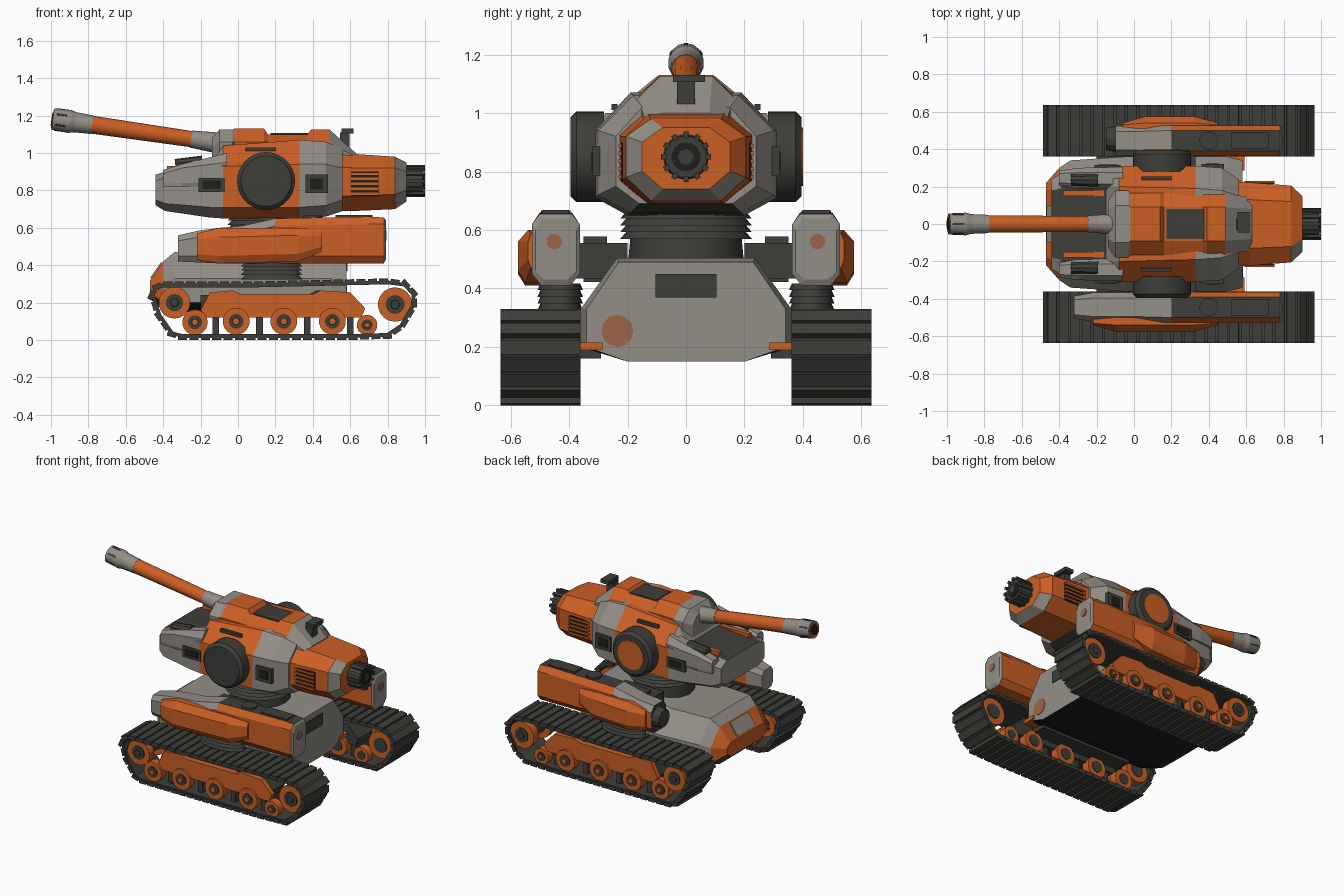
import bpy, bmesh, math
from mathutils import Matrix, Vector

if "Cube" in bpy.data.objects:
    bpy.data.objects.remove(bpy.data.objects["Cube"])

# Palette
COLOURS = [("orange_paint", (0.60, 0.115, 0.018)), ("light_grey_paint", (0.29, 0.27, 0.24)),
           ("dark_grey_metal", (0.048, 0.048, 0.042)), ("black_gap", (0.013, 0.013, 0.012)),
           ("rust_patch", (0.33, 0.13, 0.065))]
MATS = []
for n, c in COLOURS:
    m = bpy.data.materials.new(n)
    m.diffuse_color = (*c, 1)
    m.use_nodes = True
    m.node_tree.nodes["Principled BSDF"].inputs["Base Color"].default_value = m.diffuse_color
    MATS.append(m)
ORANGE, GREY, DARK, BLACK, RUST = range(5)


def finish(bm, name, rule, smooth=False):
    bmesh.ops.recalc_face_normals(bm, faces=bm.faces)
    for f in bm.faces:
        f.material_index = rule if isinstance(rule, int) else rule(f.calc_center_median(), f.normal)
    me = bpy.data.meshes.new(name)
    bm.to_mesh(me)
    bm.free()
    for m in MATS:
        me.materials.append(m)
    ob = bpy.data.objects.new(name, me)
    bpy.context.collection.objects.link(ob)
    if smooth:
        bpy.ops.object.select_all(action='DESELECT')
        ob.select_set(True)
        bpy.context.view_layer.objects.active = ob
        bpy.ops.object.shade_smooth_by_angle(angle=math.radians(32))
    return ob


def box(name, c, size, rule, rot=None):
    bm = bmesh.new()
    mat = Matrix.Translation(c) @ (rot or Matrix()) @ Matrix.Diagonal((*size, 1))
    bmesh.ops.create_cube(bm, size=1, matrix=mat)
    return finish(bm, name, rule)


def cyl(name, a, b, r0, r1, rule, n=20, stretch=1):
    a, b = Vector(a), Vector(b)
    d = b - a
    bm = bmesh.new()
    mat = Matrix.Translation((a + b) / 2) @ Matrix.Diagonal((stretch, 1, 1, 1)) @ d.to_track_quat('Z', 'Y').to_matrix().to_4x4()
    bmesh.ops.create_cone(bm, cap_ends=True, segments=n, radius1=r0, radius2=r1, depth=d.length, matrix=mat)
    return finish(bm, name, rule, n > 12)


def prism(name, pts, y0, y1, rule):
    bm = bmesh.new()
    rows = [[bm.verts.new((x, y, z)) for x, z in pts] for y in (y0, y1)]
    bm.faces.new(rows[0])
    bm.faces.new(rows[1])
    for i in range(len(pts)):
        j = (i + 1) % len(pts)
        bm.faces.new((rows[0][i], rows[0][j], rows[1][j], rows[1][i]))
    return finish(bm, name, rule)


def loft(name, sections, rule, y=0):
    """Eight-sided body along x; section = x, half widths (middle, top, bottom), four heights."""
    bm = bmesh.new()
    rings = []
    for x, hw, tw, bw, z0, z1, z2, z3 in sections:
        half = [(bw, z0), (hw, z1), (hw, z2), (tw, z3)]
        rings.append([bm.verts.new((x, y + p, z)) for p, z in half + [(-p, z) for p, z in half[::-1]]])
    for a, b in zip(rings, rings[1:]):
        for i in range(8):
            bm.faces.new((a[i], a[(i + 1) % 8], b[(i + 1) % 8], b[i]))
    bm.faces.new(rings[0])
    bm.faces.new(rings[-1])
    return finish(bm, name, rule)


# Track outline, shared by both sides
PATH = [Vector(p) for p in [(-.465, .24), (-.445, .285), (-.40, .302), (.1, .302), (.80, .318), (.895, .305),
        (.945, .25), (.945, .18), (.88, .07), (.80, .018), (.6, .012), (-.3, .012), (-.36, .03), (-.43, .13)]]
N = len(PATH)


def track(s):
    # belt as a hollow ring
    mid = Vector((.24, .16))
    inner = []
    for i, p in enumerate(PATH):
        t = (PATH[(i + 1) % N] - PATH[i - 1]).normalized()
        nrm = Vector((t.y, -t.x))
        inner.append(p + nrm * (.02 if nrm.dot(mid - p) > 0 else -.02))
    bm = bmesh.new()
    rings = [[bm.verts.new((p.x, s * y, p.y)) for p in loop]
             for loop, y in ((PATH, .365), (PATH, .63), (inner, .63), (inner, .365))]
    for k in range(4):
        a, b = rings[k], rings[(k + 1) % 4]
        for i in range(N):
            j = (i + 1) % N
            bm.faces.new((a[i], a[j], b[j], b[i]))
    finish(bm, "track_belt", DARK)
    # tread pads evenly spaced along the outline
    lens = [(PATH[(i + 1) % N] - PATH[i]).length for i in range(N)]
    total, count = sum(lens), 52
    bm = bmesh.new()
    for k in range(count):
        d, i = total * k / count, 0
        while d > lens[i]:
            d -= lens[i]
            i += 1
        t = (PATH[(i + 1) % N] - PATH[i]).normalized()
        p = PATH[i] + t * d
        mat = Matrix.Translation((p.x, s * .4975, p.y)) @ Matrix.Rotation(-math.atan2(t.y, t.x), 4, 'Y')
        bmesh.ops.create_cube(bm, size=1, matrix=mat @ Matrix.Diagonal((total / count * .8, .275, .023, 1)))
    finish(bm, "track_pads", DARK)
    # road wheels, sprocket and idler
    for x, z, r in [(-.34, .2, .085), (.84, .19, .092), (-.23, .095, .068), (-.01, .1, .072),
                    (.245, .1, .072), (.505, .1, .072), (.69, .08, .055)]:
        for y0, y1 in ((.375, .43), (.56, .615)):
            cyl("wheel_rim", (x, s * y0, z), (x, s * y1, z), r, r, ORANGE, 18)
        cyl("wheel_axle", (x, s * .37, z), (x, s * .622, z), r * .55, r * .55, DARK, 14)
        cyl("wheel_cap", (x, s * .615, z), (x, s * .63, z), r * .3, r * .25, ORANGE if r < .08 else DARK, 8)
    # side frame and suspension legs
    plate = [(-.2, .16), (-.15, .255), (-.03, .265), (.02, .245), (.4, .245), (.44, .265), (.6, .255),
             (.68, .17), (.66, .12), (-.17, .12)]
    prism("track_side_plate", plate, s * .565, s * .6, ORANGE)
    prism("track_frame", [(x * .95, z) for x, z in plate], s * .40, s * .565, DARK)
    for x in (-.12, .115, .37, .6):
        box("suspension_leg", (x, s * .5, .085), (.035, .16, .13), DARK)
    box("track_mount", (.15, s * .36, .2), (.7, .14, .08), DARK)
    box("rear_step", (.45, s * .33, .203), (.28, .09, .025), ORANGE)


# Hull
def hull_rule(c, n):
    if n.z < -.5:
        return BLACK if n.z < -.9 else DARK
    return ORANGE if c.x < -.38 else GREY


loft("hull", [(-.47, .22, .18, .16, .22, .25, .29, .32), (-.40, .30, .2, .2, .16, .2, .31, .42),
              (-.34, .34, .22, .2, .15, .2, .33, .47), (-.05, .36, .235, .2, .15, .2, .33, .47),
              (.1, .36, .235, .2, .15, .2, .33, .50), (.5, .36, .235, .2, .15, .2, .33, .505),
              (.58, .34, .23, .2, .15, .2, .33, .49)], hull_rule)
box("hull_rear_hatch", (.58, 0, .41), (.012, .21, .08), DARK)
box("hull_front_hatch", (-.435, 0, .372), (.10, .2, .012), GREY, Matrix.Rotation(math.radians(-55), 4, 'Y'))
cyl("hull_rust", (.575, -.235, .255), (.583, -.235, .255), .055, .055, RUST, 12)

# Turret ring and bellows
cyl("turret_ring", (.17, 0, .47), (.17, 0, .575), .2, .19, DARK, 16)
for i in range(4):
    z = .57 + i * .023
    cyl("turret_bellows", (.17, 0, z), (.17, 0, z + .023), .225, .205, DARK, 24)


# Side pods: the one at -y is longer than the one at +y
def pod_rule(c, n):
    if abs(n.x) > .75:
        return GREY if n.x > 0 or c.y < 0 else DARK
    if n.z > .8 and c.x > .18:
        return DARK
    if n.z > .3 and c.x < .4:
        return GREY
    return GREY if c.x < -.22 else ORANGE


for s in (-1, 1):
    track(s)
    nose = [(-.32, .06, .04, .04, .42, .45, .53, .56), (-.21, .08, .05, .05, .415, .45, .55, .585)] if s < 0 else []
    loft("side_pod", nose + [(-.1, .08, .05, .05, .41, .45, .56, .60), (.02, .08, .05, .05, .41, .45, .57, .61),
         (.2, .082, .055, .05, .41, .45, .61, .65), (.7, .082, .055, .05, .41, .45, .62, .66),
         (.78, .082, .055, .05, .41, .45, .62, .655), (.79, .07, .045, .04, .43, .46, .60, .64)], pod_rule, s * .445)
    # outer armour bulge
    x0 = -.22 if s < 0 else -.06
    loft("pod_armour", [(x0, .02, .01, .01, .43, .46, .54, .57), (x0 + .12, .055, .02, .03, .41, .45, .55, .60),
         (.32, .055, .02, .03, .42, .46, .56, .60), (.45, .02, .01, .01, .47, .5, .56, .59)], ORANGE, s * .52)
    if s > 0:
        cyl("pod_end_cap", (-.15, .455, .51), (-.09, .455, .51), .06, .07, DARK, 12)
    cyl("pod_rear_rust", (.786, s * .45, .56), (.795, s * .45, .56), .027, .027, RUST, 10)
    cyl("pod_hatch", (.4, s * .445, .652), (.4, s * .445, .667), .05, .05, DARK, 14)
    box("pod_top_plate", (.62, s * .445, .662), (.2, .09, .012), DARK)
    box("pod_arm", (.18, s * .30, .495), (.3, .2, .12), DARK)
    box("pod_arm_joint", (.18, s * .31, .50), (.2, .08, .155), DARK)
    for i in range(4):
        z = .325 + i * .023
        cyl("pod_bellows", (.18, s * .43, z), (.18, s * .43, z + .023), .078, .068, DARK, 20, 2.1)


# Turret body
def turret_rule(c, n):
    if n.z < -.9:
        return DARK
    if c.x < -.13 and n.z > .9:
        return DARK
    return ORANGE if -.09 < c.x < .33 else GREY


loft("turret_body", [(-.44, .24, .18, .18, .72, .75, .85, .885), (-.39, .27, .19, .2, .69, .73, .87, .90),
     (-.15, .30, .2, .2, .655, .71, .92, .93), (-.08, .31, .2, .2, .65, .71, .93, 1.04),
     (.33, .31, .19, .2, .65, .71, .94, 1.07), (.47, .30, .18, .19, .66, .72, .94, 1.06),
     (.56, .24, .15, .16, .69, .75, .92, 1.02)], turret_rule)


# Top gun housing
def housing_rule(c, n):
    return GREY if c.x < -.02 or c.x > .48 else ORANGE


loft("gun_housing", [(-.14, .12, .08, .1, .93, .95, 1.03, 1.08), (-.10, .18, .10, .17, .93, .95, 1.06, 1.125),
     (-.03, .18, .10, .17, .93, .95, 1.06, 1.125), (-.02, .165, .09, .17, .93, .95, 1.06, 1.13),
     (.14, .165, .09, .17, .93, .95, 1.06, 1.13), (.16, .165, .09, .17, .93, .95, 1.06, 1.10),
     (.37, .165, .09, .17, .93, .95, 1.06, 1.10), (.39, .165, .09, .17, .93, .95, 1.06, 1.125),
     (.49, .165, .09, .17, .93, .95, 1.05, 1.125), (.63, .14, .08, .15, .9, .93, .98, 1.0)], housing_rule)
box("housing_hatch", (.275, 0, 1.102), (.2, .16, .012), DARK)
box("sight_base", (.57, .0, 1.06), (.05, .06, .10), DARK)
box("sight_head", (.585, .01, 1.118), (.065, .11, .025), DARK)


# Engine section with ribbed exhaust drum
def engine_rule(c, n):
    return GREY if n.x > .5 and (c.z < .8 or c.y < -.1) else ORANGE


loft("engine", [(.5, .23, .13, .13, .69, .77, .93, 1.02), (.62, .222, .13, .13, .69, .77, .92, .995),
     (.84, .205, .12, .12, .70, .78, .92, .98), (.90, .15, .08, .08, .74, .80, .90, .95)], engine_rule)
cyl("exhaust_drum", (.86, 0, .85), (.99, 0, .85), .08, .073, DARK, 16)
for i in range(12):
    rot = Matrix.Rotation(i * math.tau / 12, 4, 'X')
    box("drum_rib", rot @ Vector((0, 0, .076)) + Vector((.945, 0, .85)), (.11, .018, .02), DARK, rot)
cyl("drum_bore", (.985, 0, .85), (.995, 0, .85), .05, .05, BLACK, 14)
cyl("drum_plug", (.985, 0, .85), (1.0, 0, .85), .027, .027, DARK, 8)

for s in (-1, 1):
    # cheek discs; only the one at +y has a painted centre
    cyl("cheek_disc", (.15, s * .28, .85), (.15, s * .375, .85), .155, .155, DARK, 28)
    cyl("cheek_disc_rim", (.15, s * .375, .85), (.15, s * .395, .85), .155, .135, DARK, 28)
    if s > 0:
        cyl("cheek_disc_centre", (.15, .393, .85), (.15, .40, .85), .10, .10, ORANGE, 24)
    # side windows
    box("front_window", (-.14, s * .298, .83), (.14, .035, .075), DARK)
    box("front_window_slot", (-.14, s * .314, .83), (.10, .008, .045), BLACK)
    box("rear_window", (.42, s * .30, .835), (.12, .04, .10), DARK)
    box("rear_window_slot", (.42, s * .319, .835), (.07, .008, .06), BLACK)
    # engine side vents
    box("vent_back", (.67, s * .219, .835), (.16, .008, .13), BLACK)
    for i in range(5):
        box("vent_slat", (.67, s * .224, .782 + i * .0265), (.16, .014, .013), ORANGE)
    # front shoulder guards and launchers
    loft("shoulder_guard", [(-.40, .04, .025, .04, .82, .84, .89, .91), (-.30, .055, .03, .05, .82, .84, .92, .94),
         (-.06, .06, .03, .05, .82, .84, .95, 1.0)], GREY, s * .245)
    cyl("shoulder_launcher", (-.335, s * .235, .935), (-.19, s * .235, .95), .033, .036, DARK, 10)
    box("shoulder_strip", (-.27, s * .165, .915), (.22, .03, .03), ORANGE)
    box("roof_slot", (.12, s * .245, 1.02), (.16, .02, .02), DARK)


# Main gun, slightly raised
def gun(x):
    return (x, 0, 1.06 - (x + .15) * .145)


for name, xa, xb, ra, rb, col in [
        ("barrel_collar", -.08, -.25, .058, .046, GREY), ("barrel", -.24, -.79, .043, .048, ORANGE),
        ("muzzle_sleeve", -.78, -.87, .05, .054, GREY), ("muzzle_flare", -.87, -.90, .054, .062, GREY),
        ("muzzle_tip", -.90, -.99, .062, .058, GREY), ("muzzle_ring", -.988, -.993, .048, .048, ORANGE),
        ("muzzle_bore", -.99, -.997, .035, .035, BLACK)]:
    cyl(name, gun(xa), gun(xb), ra, rb, col, 14)
for i in range(6):
    rot = Matrix.Rotation(.144, 4, 'Y') @ Matrix.Rotation(i * math.tau / 6, 4, 'X')
    box("muzzle_slot", Vector(gun(-.945)) + rot @ Vector((0, 0, .057)), (.06, .012, .008), DARK, rot)
